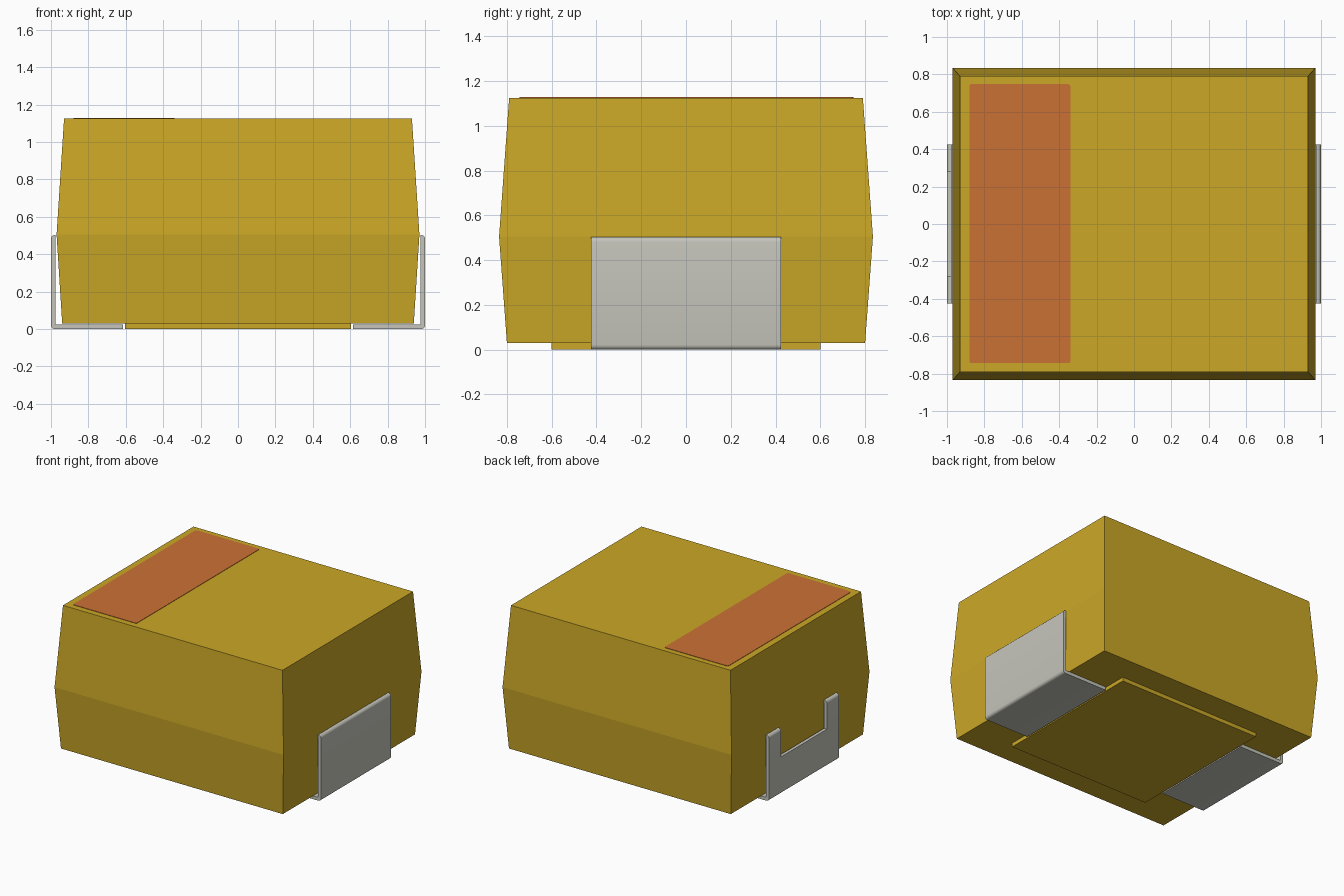
import bpy, bmesh
from math import sin, cos, radians

cube = bpy.data.objects.get("Cube")
if cube:
    bpy.data.objects.remove(cube, do_unlink=True)


def material(name, rgb):
    mat = bpy.data.materials.new(name)
    mat.use_nodes = True
    mat.diffuse_color = (*rgb, 1)
    bsdf = next(n for n in mat.node_tree.nodes if n.type == 'BSDF_PRINCIPLED')
    bsdf.inputs["Base Color"].default_value = (*rgb, 1)
    return mat


gold = material("gold_resin", (0.60, 0.39, 0.02))
orange = material("orange_mark", (0.60, 0.165, 0.035))
silver = material("silver_metal", (0.56, 0.56, 0.50))


def loft(name, rings, mat):
    """Closed solid through matching rings of points."""
    bm = bmesh.new()
    loops = [[bm.verts.new(p) for p in ring] for ring in rings]
    n = len(loops[0])
    for a, b in zip(loops, loops[1:]):
        for i in range(n):
            j = (i + 1) % n
            bm.faces.new((a[i], a[j], b[j], b[i]))
    bm.faces.new(loops[0][::-1])
    bm.faces.new(loops[-1])
    bmesh.ops.recalc_face_normals(bm, faces=bm.faces)
    mesh = bpy.data.meshes.new(name)
    bm.to_mesh(mesh)
    bm.free()
    mesh.materials.append(mat)
    obj = bpy.data.objects.new(name, mesh)
    bpy.context.collection.objects.link(obj)
    return obj


def rect(x0, x1, y0, y1, z):
    return [(x0, y0, z), (x1, y0, z), (x1, y1, z), (x0, y1, z)]


def box(name, x0, x1, y0, y1, z0, z1, mat):
    return loft(name, [rect(x0, x1, y0, y1, z) for z in (z0, z1)], mat)


def arc(cx, cz, r, start, end, steps=5):
    angles = [radians(start + (end - start) * i / steps) for i in range(steps + 1)]
    return [(cx + r * cos(a), cz + r * sin(a)) for a in angles]


# Moulded body, widest at the parting line
sections = [(0.94, 0.80, 0.03), (0.97, 0.835, 0.505), (0.93, 0.79, 1.125)]
loft("body", [rect(-w, w, -d, d, z) for w, d, z in sections], gold)

# Raised pad under the body
box("bottom_pad", -0.605, 0.605, -0.6, 0.6, 0, 0.03, gold)

# Polarity band: thin plate with slightly rounded corners
cx, cy, hw, hd, r = -0.61, 0.002, 0.27, 0.746, 0.012
outline = []
for sx, sy, start in ((1, 1, 0), (-1, 1, 90), (-1, -1, 180), (1, -1, 270)):
    outline += arc(cx + sx * (hw - r), cy + sy * (hd - r), r, start, start + 90, 3)
loft("polarity_band", [[(x, y, z) for x, y in outline] for z in (1.122, 1.128)], orange)

# Folded metal terminals, L-shaped in section
r, t = 0.022, 0.025
profile = [(0.615, 0)] + arc(1 - r, r, r, -90, 0) + arc(1 - r, 0.503 - r, r, 0, 90)
profile += [(1 - t, 0.503), (1 - t, t), (0.615, t)]


def terminal(name, side):
    return loft(name, [[(side * x, y, z) for x, z in profile] for y in (-0.425, 0.425)], silver)


terminals = [terminal("plain_terminal", 1), terminal("notched_terminal", -1)]

# Square notch through the upright of the marked end
cutter = box("notch_cutter", -1.1, -0.9, -0.277, 0.277, 0.285, 0.7, silver)
cutter.hide_render = True
notch = terminals[1].modifiers.new("notch", 'BOOLEAN')
notch.operation = 'DIFFERENCE'
notch.solver = 'EXACT'
notch.object = cutter
bpy.context.view_layer.objects.active = terminals[1]
bpy.ops.object.modifier_apply(modifier=notch.name)
bpy.data.objects.remove(cutter, do_unlink=True)

# Smooth bends with sharp plate edges
for obj in terminals:
    bpy.ops.object.select_all(action='DESELECT')
    obj.select_set(True)
    bpy.context.view_layer.objects.active = obj
    bpy.ops.object.shade_smooth_by_angle(angle=radians(30))
